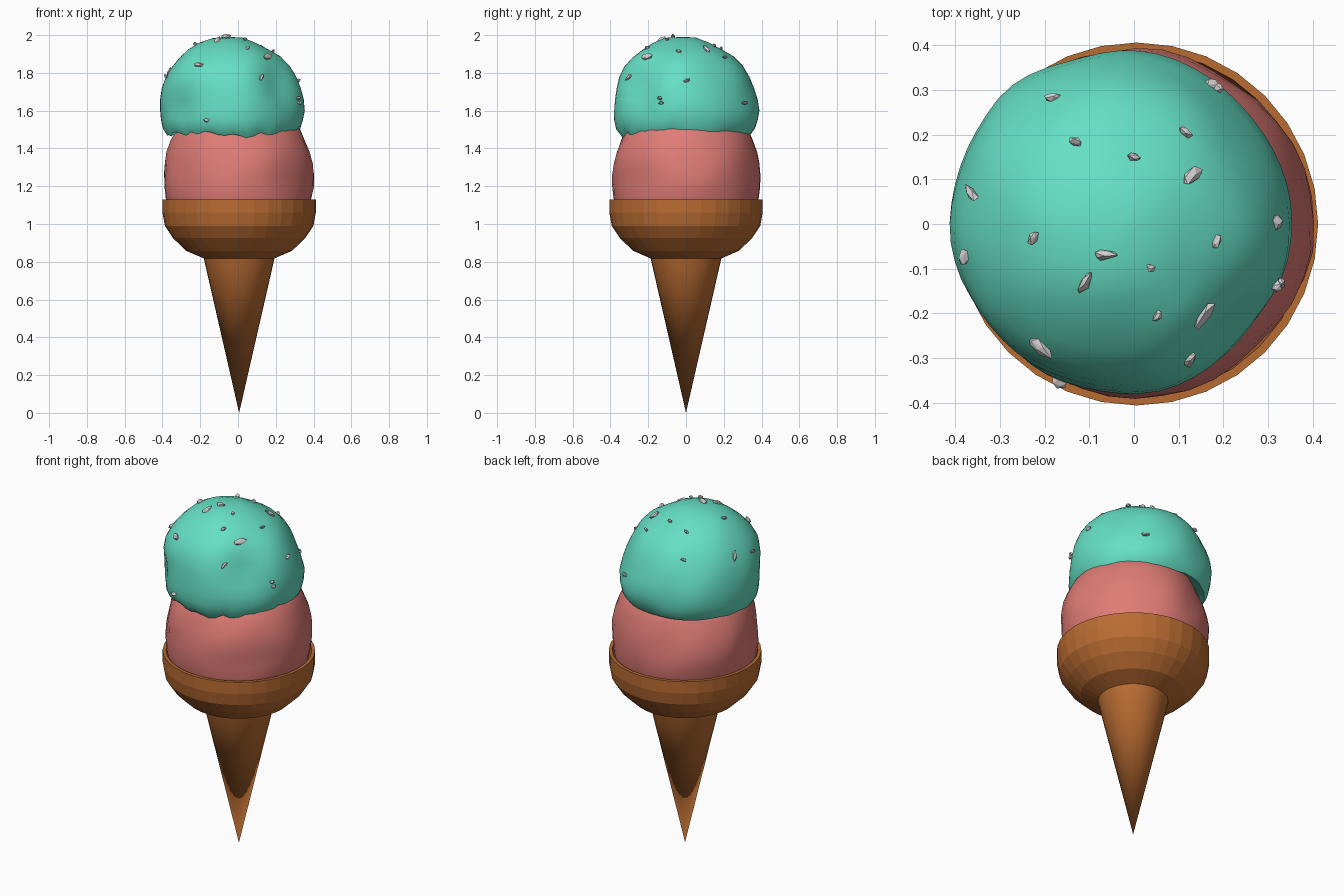
import bpy, bmesh, math, random
from mathutils import Vector, Matrix, noise
from mathutils.bvhtree import BVHTree

if "Cube" in bpy.data.objects:
    bpy.data.objects.remove(bpy.data.objects["Cube"])

random.seed(4)


def material(name, rgb):
    m = bpy.data.materials.new(name)
    m.diffuse_color = (*rgb, 1)
    m.use_nodes = True
    m.node_tree.nodes["Principled BSDF"].inputs["Base Color"].default_value = m.diffuse_color
    return m


WAFER = material("wafer brown", (0.49, 0.15, 0.032))
PINK = material("strawberry pink", (0.74, 0.20, 0.18))
MINT = material("mint green", (0.13, 0.74, 0.55))
CHIP = material("pale grey", (0.64, 0.62, 0.62))


def finish(bm, name, mat, smooth=None):
    bmesh.ops.recalc_face_normals(bm, faces=bm.faces)
    me = bpy.data.meshes.new(name)
    bm.to_mesh(me)
    me.materials.append(mat)
    ob = bpy.data.objects.new(name, me)
    bpy.context.collection.objects.link(ob)
    if smooth:
        bpy.ops.object.select_all(action='DESELECT')
        ob.select_set(True)
        bpy.context.view_layer.objects.active = ob
        bpy.ops.object.shade_smooth_by_angle(angle=math.radians(smooth))
    return ob


def lathe(profile, sides, warp=lambda p, a, i: p):
    """Spin (radius, z) points; radius 0 gives a pole; warp moves each vertex."""
    bm = bmesh.new()
    rings = []
    for i, (r, z) in enumerate(profile):
        n = 1 if r == 0 else sides
        angles = [2 * math.pi * k / sides for k in range(n)]
        rings.append([bm.verts.new(warp(Vector((r * math.cos(a), r * math.sin(a), z)), a, i))
                      for a in angles])
    for lo, hi in zip(rings, rings[1:]):
        for k in range(sides):
            j = (k + 1) % sides
            quad = [lo[k % len(lo)], lo[j % len(lo)], hi[j % len(hi)], hi[k % len(hi)]]
            bm.faces.new(list(dict.fromkeys(quad)))
    return bm


def shift(p, a, i):
    return p + Vector((0.006, 0, 0))


# Wafer cone and cup
finish(lathe([(0, 0), (0.19, 0.83), (0, 0.83)], 32, shift), "cone", WAFER, 30)
cup = [(0, 0.812), (0.18, 0.815), (0.28, 0.858), (0.35, 0.925), (0.393, 0.99),
       (0.406, 1.06), (0.406, 1.13), (0.388, 1.13), (0.38, 1.03), (0, 1.02)]
finish(lathe(cup, 32, shift), "cup", WAFER)


# Strawberry scoop: lumpy, nearly straight sided
def lumpy(p, a, i):
    n = noise.noise(p * 4.5 + Vector((3, 1, 7)))
    fine = noise.noise(p * 12)
    k = 1 + (0.05 * n + 0.015 * fine) * min(1, max(0, (p.z - 1.12) / 0.1))
    return Vector((p.x * k + 0.003, p.y * k, p.z))


pink = [(0, 1.0), (0.3, 1.02), (0.37, 1.08), (0.384, 1.14), (0.39, 1.2), (0.392, 1.26),
        (0.388, 1.32), (0.377, 1.38), (0.355, 1.44), (0.325, 1.5), (0.26, 1.56), (0, 1.6)]
finish(lathe(pink, 40, lumpy), "strawberry_scoop", PINK, 40)

# Mint scoop: leaning dome with dents and a ragged lower lip
SIDES = 56
rag = [random.uniform(-0.024, 0.02) for _ in range(SIDES)]
dents = [(Vector((0.21, -0.28, 1.74)), 0.13, 0.035), (Vector((-0.33, -0.24, 1.62)), 0.09, 0.025),
         (Vector((0.27, 0.24, 1.75)), 0.13, 0.012)]


def scoop(p, a, i):
    core = Vector((0, 0, 1.6))
    q = p.copy()
    up = p.z - 1.6
    q.x += -0.03 - 0.06 * max(0, up)
    q.y += 0.005 - 0.09 * max(0, up)
    if i < 4:
        front = 0.55 - 0.45 * math.sin(a - 0.4)
        k = round(a / (2 * math.pi) * SIDES)
        fade = (0.6, 1, 0.6, 0.2)[i]
        q.z += rag[k] * front * fade
        q.x += 0.15 * rag[k] * math.cos(a) * fade
        q.y += 0.15 * rag[k] * math.sin(a) * fade
    out = (q - core).normalized()
    for c, size, depth in dents:
        q -= out * depth * math.exp(-((q - c).length / size) ** 2)
    return q + out * 0.014 * noise.noise(p * 5 + Vector((9, 2, 4)))


mint = [(0.29, 1.5), (0.345, 1.475), (0.368, 1.505), (0.38, 1.55), (0.384, 1.6), (0.378, 1.66),
        (0.366, 1.72), (0.346, 1.78), (0.314, 1.835), (0.27, 1.885), (0.215, 1.925),
        (0.15, 1.96), (0.08, 1.985), (0, 1.99)]
mint_bm = lathe(mint, SIDES, scoop)
finish(mint_bm, "mint_scoop", MINT, 45)
tree = BVHTree.FromBMesh(mint_bm)


# Crushed chips on the mint scoop
def chip(origin, aim, length, turn):
    hit, normal, _, _ = tree.ray_cast(Vector(origin), Vector(aim))
    if hit is None:
        hit, normal, _, _ = tree.find_nearest(Vector((origin[0], origin[1], 1.68)))
    if normal.dot(hit - Vector((-0.03, 0, 1.65))) < 0:
        normal = -normal
    t = math.radians(turn)
    along = Vector((math.cos(t), math.sin(t), 0.01))
    along = (along - normal * along.dot(normal)).normalized()
    side = normal.cross(along)
    frame = Matrix((along, side, normal)).transposed().to_4x4()
    new = bmesh.ops.create_icosphere(chips, subdivisions=1, radius=1)["verts"]
    for v in new:
        c = v.co * random.uniform(0.65, 1.15)
        c = Vector((c.x * length / 2, c.y * max(0.010, length * 0.2), c.z * 0.013))
        v.co = frame @ c + hit + normal * 0.006


chips = bmesh.new()
# x, y, length, turn in degrees
for x, y, length, turn in [
        (-0.18, 0.28, 0.045, -5), (-0.13, 0.18, 0.035, -20), (0, 0.148, 0.035, -20),
        (0.11, 0.205, 0.042, -35), (0.13, 0.105, 0.09, 35), (0.172, 0.31, 0.04, -30),
        (-0.36, 0.067, 0.07, -25), (-0.222, -0.03, 0.04, 60), (-0.375, -0.073, 0.04, 70),
        (-0.065, -0.07, 0.065, 0), (0.035, -0.097, 0.022, 20), (-0.108, -0.13, 0.065, 60),
        (0.05, -0.205, 0.035, 60), (0.15, -0.205, 0.09, 62), (0.183, -0.038, 0.035, 60),
        (0.315, 0.005, 0.045, -45), (0.315, -0.135, 0.03, 10), (-0.21, -0.272, 0.085, -38),
        (0.122, -0.3, 0.06, 110)]:
    chip((x, y, 3), (0, 0, -1), length, turn)
chip((-0.165, -2, 1.55), (0, 1, 0), 0.04, 0)
chip((2, -0.13, 1.64), (-1, 0, 0), 0.03, 90)
chip((2, 0.3, 1.64), (-1, 0, 0), 0.03, 90)
finish(chips, "chips", CHIP)
